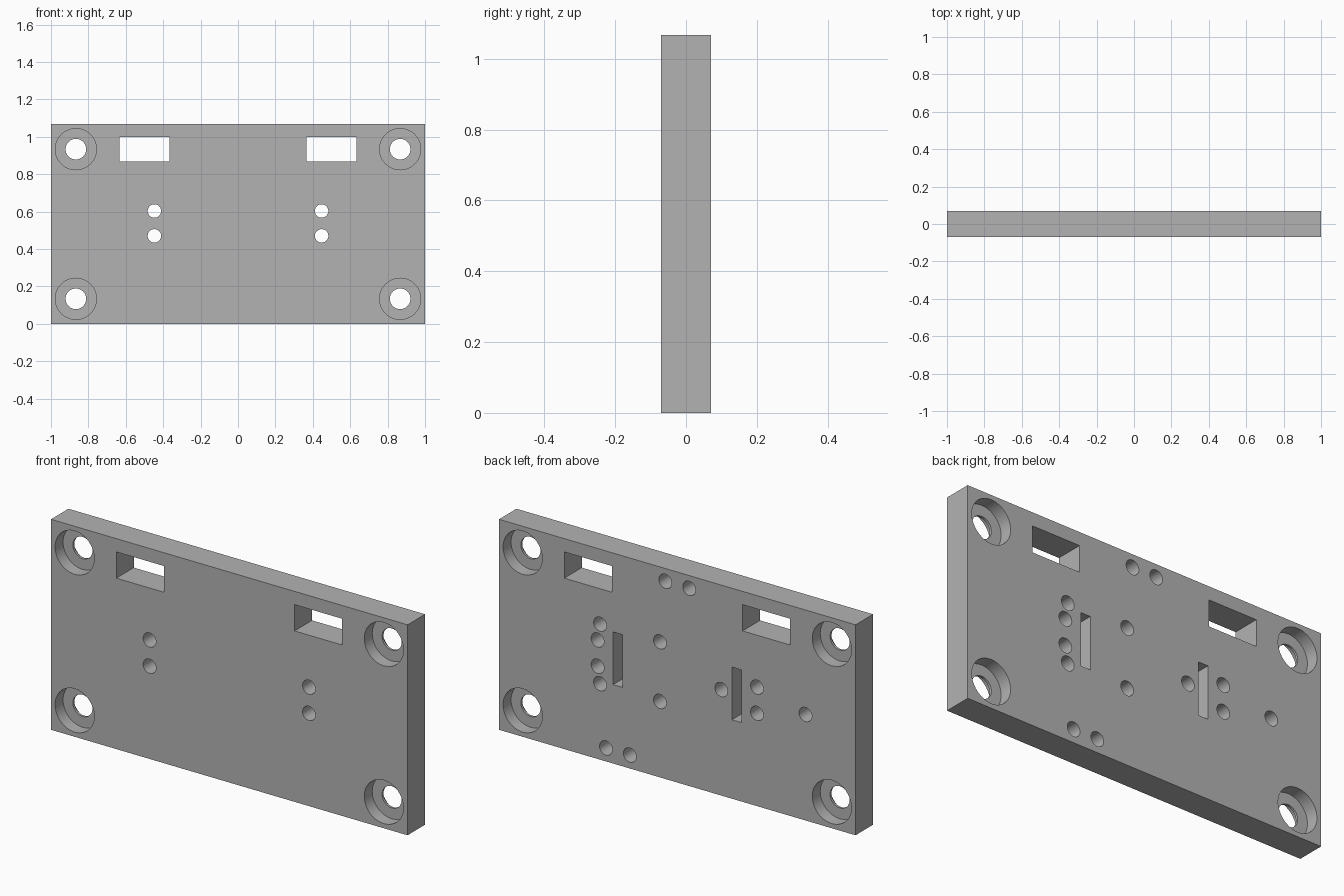
import bpy
import bmesh
import math
from mathutils import Matrix, Vector

if "Cube" in bpy.data.objects:
    bpy.data.objects.remove(bpy.data.objects["Cube"], do_unlink=True)

HALF_T = 0.07          # half the plate thickness
HEIGHT = 1.067
MID = HEIGHT / 2
OVER = 0.02            # how far cutters stick out of the plate


def add_box(bm, x, z, width, height, y0, y1):
    place = Matrix.Translation((x, (y0 + y1) / 2, z))
    size = Matrix.Diagonal((width, y1 - y0, height, 1))
    bmesh.ops.create_cube(bm, size=1, matrix=place @ size)


def add_drill(bm, x, z, radius, y0, y1):
    place = Matrix.Translation((x, (y0 + y1) / 2, z))
    bmesh.ops.create_cone(bm, cap_ends=True, segments=48, radius1=radius,
                          radius2=radius, depth=y1 - y0,
                          matrix=place @ Matrix.Rotation(math.pi / 2, 4, 'X'))


def make_object(name, bm):
    mesh = bpy.data.meshes.new(name)
    bm.to_mesh(mesh)
    bm.free()
    obj = bpy.data.objects.new(name, mesh)
    bpy.context.scene.collection.objects.link(obj)
    return obj


# Plate blank
bm = bmesh.new()
add_box(bm, 0, MID, 2, HEIGHT, -HALF_T, HALF_T)
plate = make_object("mounting_plate", bm)

back, front = HALF_T + OVER, -HALF_T - OVER
blind = HALF_T - 0.107
corners = [(sx * 0.867, MID + sz * 0.4) for sx in (-1, 1) for sz in (-1, 1)]

# Counterbores on both faces, leaving a thin web at mid thickness
counterbores = bmesh.new()
for x, z in corners:
    add_drill(counterbores, x, z, 0.11, front, -0.006)
    add_drill(counterbores, x, z, 0.11, 0.006, back)

# Through holes and upper windows
through = bmesh.new()
for x, z in corners:
    add_drill(through, x, z, 0.055, front, back)
for side in (-1, 1):
    add_box(through, side * 0.5, 0.933, 0.267, 0.133, front, back)
    for z in (0.47, 0.603):
        add_drill(through, side * 0.447, z, 0.036, front, back)

# Blind holes and upright slots in the back face
pockets = bmesh.new()
for side in (-1, 1):
    add_box(pockets, side * 0.333, MID, 0.054, 0.267, blind, back)
    add_drill(pockets, side * 0.067, 1.002, 0.036, blind, back)
    add_drill(pockets, 0.333 + side * 0.067, 0.068, 0.036, blind, back)
    add_drill(pockets, -0.483 + side * 0.236, 0.537, 0.036, blind, back)
    for x in (0.097, 0.433):
        add_drill(pockets, x, 0.536 + side * 0.151, 0.036, blind, back)

# Cut each group out of the plate
cutters = []
for name, group in (("counterbore_cutter", counterbores),
                    ("through_cutter", through),
                    ("pocket_cutter", pockets)):
    cutter = make_object(name, group)
    cutter.hide_render = True
    cutters.append(cutter)
    mod = plate.modifiers.new(name, 'BOOLEAN')
    mod.operation = 'DIFFERENCE'
    mod.solver = 'EXACT'
    mod.object = cutter

bpy.context.view_layer.update()
graph = bpy.context.evaluated_depsgraph_get()
result = bpy.data.meshes.new_from_object(plate.evaluated_get(graph))
plate.modifiers.clear()
plate.data = result
for cutter in cutters:
    bpy.data.objects.remove(cutter, do_unlink=True)

# Plain grey finish
grey = bpy.data.materials.new("plain_grey")
grey.use_nodes = True
colour = (0.45, 0.45, 0.45, 1)
grey.diffuse_color = colour
grey.node_tree.nodes["Principled BSDF"].inputs["Base Color"].default_value = colour
plate.data.materials.clear()
plate.data.materials.append(grey)

# Smooth hole walls, crisp edges
bpy.ops.object.select_all(action='DESELECT')
plate.select_set(True)
bpy.context.view_layer.objects.active = plate
bpy.ops.object.shade_smooth_by_angle(angle=math.radians(30))
